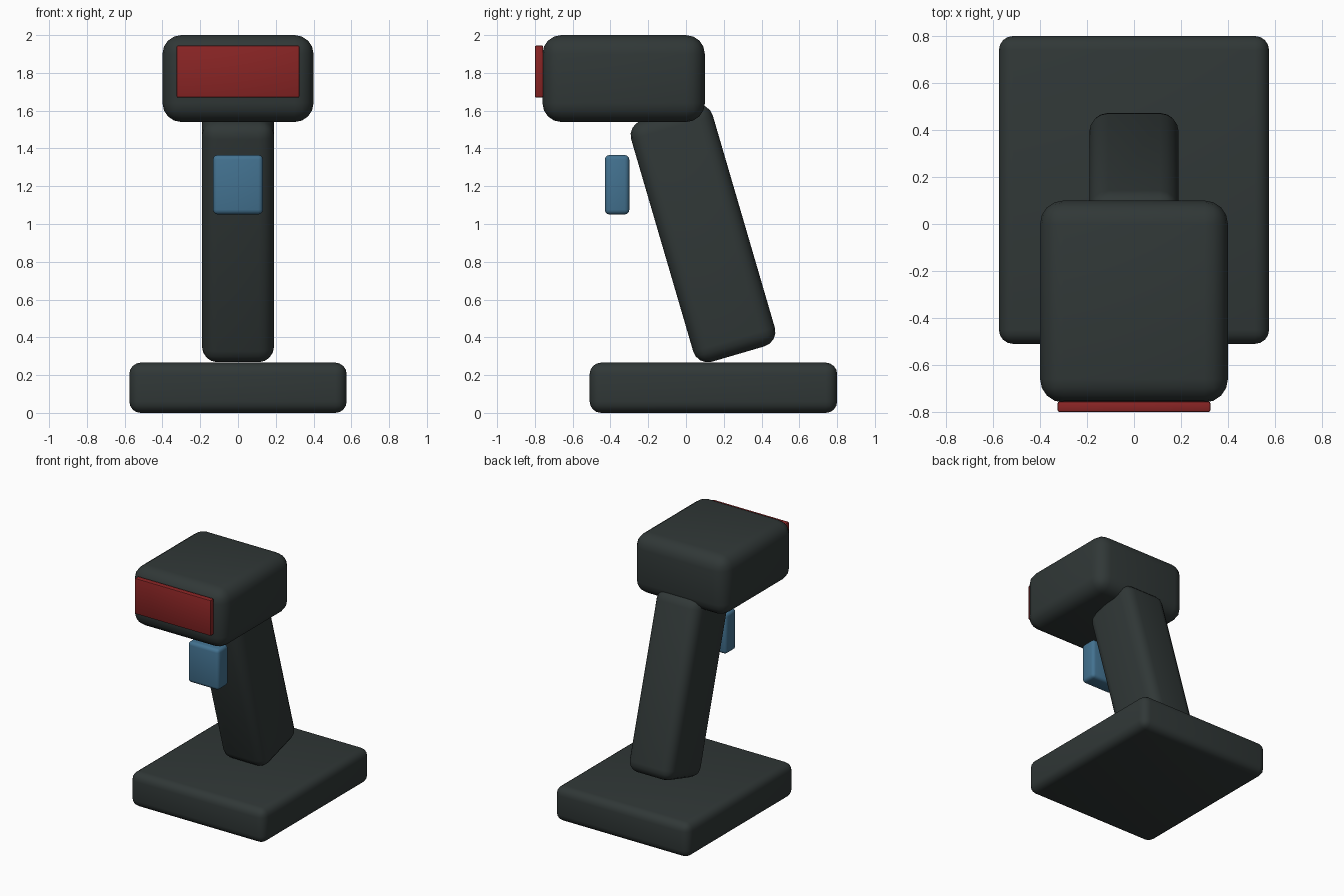
import bpy
from math import radians

default = bpy.data.objects.get("Cube")
if default:
    bpy.data.objects.remove(default, do_unlink=True)


def material(name, rgb):
    mat = bpy.data.materials.new(name)
    mat.use_nodes = True
    colour = (*rgb, 1.0)
    mat.diffuse_color = colour
    mat.node_tree.nodes["Principled BSDF"].inputs["Base Color"].default_value = colour
    return mat


def rounded_box(name, centre, size, radius, mat, segments=4, tilt=0):
    """Box with evenly rounded edges, optionally leaning about x."""
    bpy.ops.mesh.primitive_cube_add(size=1, location=centre)
    box = bpy.context.object
    box.name = box.data.name = name
    box.scale = size
    bpy.ops.object.transform_apply(location=False, rotation=False, scale=True)
    box.rotation_euler.x = radians(tilt)
    bevel = box.modifiers.new("Rounded edges", 'BEVEL')
    bevel.width = radius
    bevel.segments = segments
    box.data.materials.append(mat)
    bpy.ops.object.modifier_apply(modifier=bevel.name)
    bpy.ops.object.shade_smooth_by_angle(angle=radians(35))
    return box


charcoal = material("charcoal plastic", (0.030, 0.039, 0.038))
red = material("red window", (0.25, 0.018, 0.018))
blue = material("blue trigger", (0.056, 0.168, 0.28))

# Stand and leaning grip
rounded_box("base", (0, 0.145, 0.133), (1.15, 1.31, 0.266), 0.06, charcoal)
rounded_box("handle", (0, 0.09, 0.95), (0.38, 0.45, 1.33), 0.08, charcoal, tilt=16.3)

# Scanning head with its front window
rounded_box("head", (0, -0.33, 1.77), (0.80, 0.86, 0.46), 0.10, charcoal)
rounded_box("scan_window", (0, -0.778, 1.807), (0.65, 0.044, 0.276), 0.008, red, segments=2)

# Trigger floating ahead of the grip
rounded_box("trigger", (0, -0.365, 1.208), (0.265, 0.13, 0.315), 0.025, blue, segments=3)
